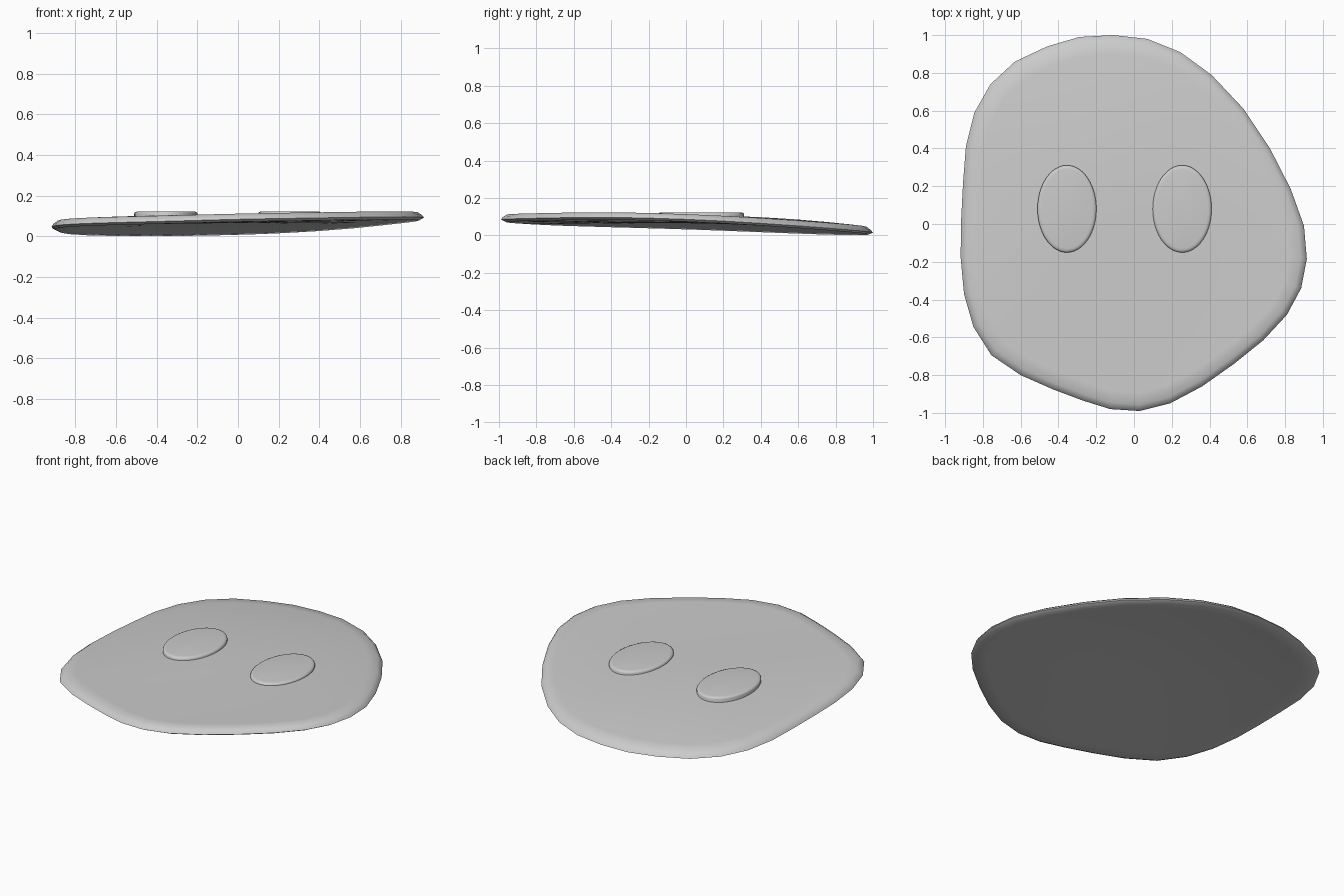
import bpy, bmesh
from math import atan2, cos, sin, pi

if "Cube" in bpy.data.objects:
    bpy.data.objects.remove(bpy.data.objects["Cube"])

# Irregular outline seen from above
OUTLINE = [(-.11, 1), (.07, .98), (.245, .91), (.41, .79), (.58, .61), (.72, .40),
           (.83, .185), (.90, -.01), (.915, -.185), (.885, -.34), (.81, -.48),
           (.685, -.615), (.53, -.74), (.36, -.86), (.19, -.95), (.03, -.99),
           (-.125, -.98), (-.27, -.935), (-.43, -.875), (-.60, -.80), (-.755, -.695),
           (-.85, -.545), (-.90, -.37), (-.918, -.175), (-.915, .025), (-.905, .22),
           (-.89, .41), (-.845, .59), (-.76, .74), (-.63, .86), (-.46, .94), (-.29, .99)]


def rim(x, y):
    # wavy, tilted edge height
    return .057 + .024 * x - .034 * y + .007 * cos(2 * atan2(y, x))


def top(s, r):
    return .107 + (r + .028 - .107) * s * s


def under(s, r):
    return .064 + (r - .012 - .064) * s * s


def lofted(name, rings, centre_top, centre_bottom):
    bm = bmesh.new()
    loops = [[bm.verts.new(p) for p in ring] for ring in rings]
    n = len(loops[0])
    a, b = bm.verts.new(centre_top), bm.verts.new(centre_bottom)
    for i in range(n):
        j = (i + 1) % n
        for u, v in zip(loops, loops[1:]):
            bm.faces.new((u[i], u[j], v[j], v[i]))
        bm.faces.new((a, loops[0][j], loops[0][i]))
        bm.faces.new((b, loops[-1][i], loops[-1][j]))
    bmesh.ops.recalc_face_normals(bm, faces=bm.faces)
    me = bpy.data.meshes.new(name)
    bm.to_mesh(me)
    bm.free()
    ob = bpy.data.objects.new(name, me)
    bpy.context.collection.objects.link(ob)
    bpy.context.view_layer.objects.active = ob
    ob.select_set(True)
    bpy.ops.object.shade_smooth_by_angle(angle=pi / 4)
    ob.select_set(False)
    return ob


# Thin wavy slab with a soft rim and hollowed underside
def slab_ring(s, height):
    return [(x * s, y * s, max(0, height(s, rim(x, y)))) for x, y in OUTLINE]


rings = [slab_ring(s, top) for s in (.2, .4, .6, .78, .9, .965)]
rings.append(slab_ring(.99, lambda s, r: r + .013))
rings.append(slab_ring(1, lambda s, r: r))
rings += [slab_ring(s, under) for s in (.975, .9, .75, .5, .25)]
lofted("wavy_base", rings, (0, 0, .107), (0, 0, .064))


# Two raised oval discs with rounded upper edges
def oval_ring(cx, inset, z, n=48):
    return [(cx + (.156 - inset) * cos(2 * pi * i / n),
             .08 + (.231 - inset) * sin(2 * pi * i / n), z) for i in range(n)]


for name, cx in (("left_oval", -.355), ("right_oval", .255)):
    profile = [(.022, .123), (.012, .1215), (.004, .118), (0, .112), (0, .08)]
    lofted(name, [oval_ring(cx, d, z) for d, z in profile],
           (cx, .08, .123), (cx, .08, .08))
